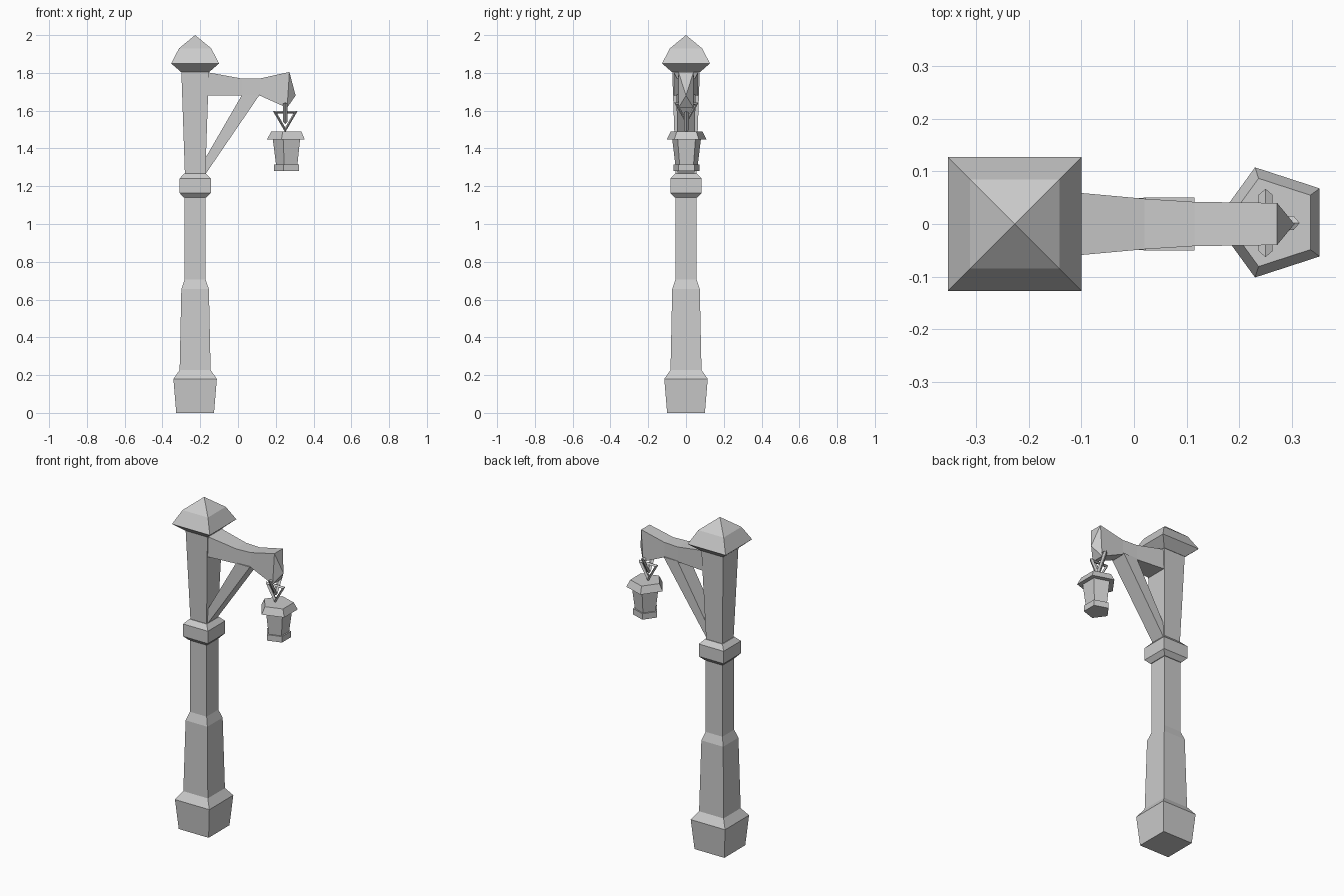
import bpy
import bmesh
from math import pi, cos, sin, radians

cube = bpy.data.objects.get("Cube")
if cube:
    bpy.data.objects.remove(cube)

stone = bpy.data.materials.new("plain grey")
stone.use_nodes = True
GREY = (0.6, 0.6, 0.6, 1)
stone.diffuse_color = GREY
stone.node_tree.nodes["Principled BSDF"].inputs["Base Color"].default_value = GREY

POST_X = -0.227
LAMP_X = 0.264


def finish(name, bm):
    bmesh.ops.recalc_face_normals(bm, faces=bm.faces)
    mesh = bpy.data.meshes.new(name)
    bm.to_mesh(mesh)
    bm.free()
    mesh.materials.append(stone)
    obj = bpy.data.objects.new(name, mesh)
    bpy.context.collection.objects.link(obj)
    return obj


def loft(name, rings, tip=None):
    """Skin a list of closed point rings; close with flat ends or a tip."""
    bm = bmesh.new()
    loops = [[bm.verts.new(p) for p in ring] for ring in rings]
    n = len(loops[0])
    for a, b in zip(loops, loops[1:]):
        for i in range(n):
            j = (i + 1) % n
            bm.faces.new((a[i], a[j], b[j], b[i]))
    bm.faces.new(loops[0])
    if tip:
        t = bm.verts.new(tip)
        for i in range(n):
            bm.faces.new((loops[-1][i], loops[-1][(i + 1) % n], t))
    else:
        bm.faces.new(loops[-1])
    return finish(name, bm)


def square(h, z):
    return [(POST_X + sx * h, sy * h, z) for sx, sy in ((-1, -1), (1, -1), (1, 1), (-1, 1))]


def pentagon(r, z):
    return [(LAMP_X + r * cos(a), 0.003 + r * sin(a), z)
            for a in (pi / 5 + k * 2 * pi / 5 for k in range(5))]


def section(x, h, top, x_low, low):
    """Upright cross-section of a beam."""
    return [(x, -h, top), (x, h, top), (x_low, h, low), (x_low, -h, low)]


# Post: (half width, height) profiles
loft("base_block", [square(*p) for p in ((0.10, 0), (0.115, 0.18), (0.082, 0.227))])
loft("lower_post", [square(*p) for p in
     ((0.082, 0.227), (0.073, 0.655), (0.056, 0.705), (0.056, 1.15))])
loft("collar", [square(*p) for p in
     ((0.06, 1.14), (0.083, 1.165), (0.083, 1.24), (0.058, 1.267))])
loft("upper_post", [square(*p) for p in ((0.054, 1.26), (0.073, 1.81))])
loft("roof_cap", [square(*p) for p in ((0.075, 1.805), (0.127, 1.85), (0.085, 1.93))],
     tip=(POST_X, 0, 2.0))

# Arm with a faceted pointed end
loft("arm", [section(-0.20, 0.068, 1.81, -0.20, 1.68),
             section(0.02, 0.048, 1.77, 0.02, 1.68),
             section(0.115, 0.042, 1.77, 0.115, 1.68),
             section(0.272, 0.04, 1.805, 0.26, 1.615)],
     tip=(0.305, 0, 1.68))

# Diagonal brace between post and arm
loft("brace", [section(-0.175, 0.045, 1.345, -0.175, 1.26),
               section(0.022, 0.05, 1.685, 0.115, 1.685)])

# Five-sided lantern
loft("lantern_roof", [pentagon(0.11, 1.448), pentagon(0.088, 1.49)])
loft("lantern_body", [pentagon(0.062, 1.31), pentagon(0.08, 1.45)])
loft("lantern_base", [pentagon(0.073, 1.28), pentagon(0.073, 1.316)])


# Two interlocked triangular chain links, point down
def link(name, x, z, turn):
    bpy.ops.mesh.primitive_torus_add(
        major_segments=3, minor_segments=4, major_radius=0.062, minor_radius=0.013,
        location=(x, 0.002, z), rotation=(radians(90), radians(0), turn))
    obj = bpy.context.object
    obj.name = name
    spin = [(v.co.x, v.co.y) for v in obj.data.vertices]
    for v, (a, b) in zip(obj.data.vertices, spin):
        v.co.x, v.co.y = b, -a
    obj.data.materials.append(stone)


link("upper_link", 0.25, 1.605, pi / 2)
link("lower_link", 0.25, 1.56, 0)
